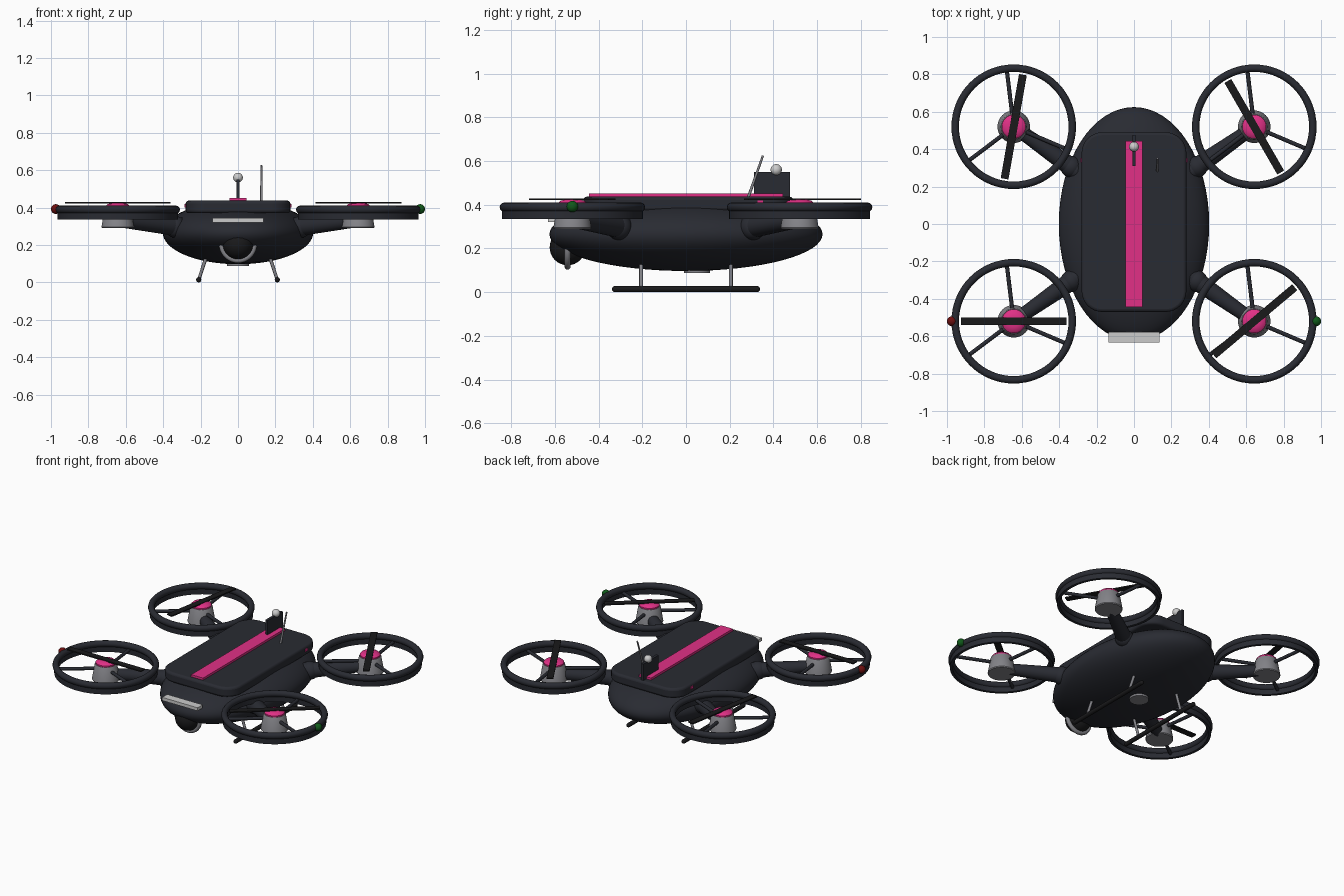
import bpy, math
from mathutils import Vector

if "Cube" in bpy.data.objects:
    bpy.data.objects.remove(bpy.data.objects["Cube"])


def material(name, rgb):
    m = bpy.data.materials.new(name)
    m.diffuse_color = (*rgb, 1)
    m.use_nodes = True
    m.node_tree.nodes["Principled BSDF"].inputs["Base Color"].default_value = m.diffuse_color
    return m


SHELL = material("dark_shell", (0.022, 0.024, 0.032))
BLACK = material("black", (0.01, 0.01, 0.011))
PINK = material("pink", (0.75, 0.03, 0.24))
METAL = material("metal", (0.23, 0.23, 0.25))
PALE = material("pale", (0.6, 0.6, 0.58))
RED = material("red", (0.15, 0.005, 0.005))
GREEN = material("green", (0.005, 0.1, 0.01))


def finish(name, mat, angle=35):
    ob = bpy.context.object
    ob.name = name
    ob.data.materials.append(mat)
    bpy.ops.object.shade_smooth_by_angle(angle=math.radians(angle))
    return ob


def ball(name, loc, scale, mat, seg=32):
    bpy.ops.mesh.primitive_uv_sphere_add(segments=seg, ring_count=seg // 2, radius=1, location=loc)
    bpy.context.object.scale = scale
    bpy.ops.object.transform_apply(location=False, rotation=False)
    return finish(name, mat)


def rod(name, a, b, r1, r2, mat, seg=24):
    a, b = Vector(a), Vector(b)
    d = b - a
    bpy.ops.mesh.primitive_cone_add(vertices=seg, radius1=r1, radius2=r2, depth=d.length,
                                    location=(a + b) / 2,
                                    rotation=d.to_track_quat('Z', 'Y').to_euler())
    return finish(name, mat)


def bevel(ob, width, seg):
    mod = ob.modifiers.new("bevel", 'BEVEL')
    mod.width, mod.segments, mod.limit_method = width, seg, 'ANGLE'


def box(name, loc, size, mat, bev=0, rot=(0, 0, 0)):
    bpy.ops.mesh.primitive_cube_add(size=1, location=loc, rotation=rot)
    bpy.context.object.scale = size
    bpy.ops.object.transform_apply(location=False, rotation=False)
    ob = finish(name, mat)
    if bev:
        bevel(ob, bev, 3)
    return ob


def lathe(name, loc, profile, mat, closed=False, seg=64):
    # revolve (radius, height) points around z
    n, verts, faces = len(profile), [], []
    for i in range(seg):
        a = 2 * math.pi * i / seg
        verts += [(r * math.cos(a), r * math.sin(a), z) for r, z in profile]
    for i in range(seg):
        j = (i + 1) % seg
        for k in range(n if closed else n - 1):
            l = (k + 1) % n
            faces.append((i * n + k, j * n + k, j * n + l, i * n + l))
    if not closed:
        faces.append([i * n for i in reversed(range(seg))])
        faces.append([i * n + n - 1 for i in range(seg)])
    me = bpy.data.meshes.new(name)
    me.from_pydata(verts, [], faces)
    ob = bpy.data.objects.new(name, me)
    bpy.context.collection.objects.link(ob)
    bpy.ops.object.select_all(action='DESELECT')
    ob.location = loc
    ob.select_set(True)
    bpy.context.view_layer.objects.active = ob
    return finish(name, mat)


# fuselage
ball("fuselage", (0, 0, 0.265), (0.402, 0.625, 0.168), SHELL, 64)

# top lid: rounded rectangle plate
outline = []
for sx, sy, a0 in ((1, 1, 0), (-1, 1, 90), (-1, -1, 180), (1, -1, 270)):
    for i in range(9):
        a = math.radians(a0 + i * 90 / 8)
        outline.append((sx * 0.17 + 0.11 * math.cos(a), 0.01 + sy * 0.37 + 0.11 * math.sin(a)))
n = len(outline)
verts = [(x, y, z) for z in (0.37, 0.437) for x, y in outline]
faces = [(i, (i + 1) % n, n + (i + 1) % n, n + i) for i in range(n)]
faces += [list(reversed(range(n))), list(range(n, 2 * n))]
mesh = bpy.data.meshes.new("top_lid")
mesh.from_pydata(verts, [], faces)
lid = bpy.data.objects.new("top_lid", mesh)
bpy.context.collection.objects.link(lid)
bpy.ops.object.select_all(action='DESELECT')
lid.select_set(True)
bpy.context.view_layer.objects.active = lid
finish("top_lid", SHELL, 40)
bevel(lid, 0.015, 3)

# stripe, latches, tail fin, beacon, antenna, front light
box("top_stripe", (0, 0, 0.442), (0.09, 0.89, 0.02), PINK)
for s in (-1, 1):
    box("lid_latch", (s * 0.279, 0.34, 0.41), (0.012, 0.025, 0.018), PINK)
box("tail_fin", (0, 0.393, 0.49), (0.018, 0.165, 0.12), SHELL)
ball("beacon", (0, 0.413, 0.56), (0.026,) * 3, PALE)
rod("antenna", (0.125, 0.28, 0.42), (0.125, 0.352, 0.625), 0.007, 0.005, METAL, 12)
box("front_light_bar", (0, -0.605, 0.332), (0.27, 0.055, 0.022), PALE)

# nose camera and its yoke
ball("camera_ball", (0, -0.542, 0.205), (0.082,) * 3, BLACK)
curve = bpy.data.curves.new("camera_yoke", 'CURVE')
curve.dimensions = '3D'
curve.bevel_depth, curve.bevel_resolution, curve.use_fill_caps = 0.014, 4, True
sp = curve.splines.new('POLY')
sp.points.add(24)
for i, p in enumerate(sp.points):
    a = math.pi + math.pi * i / 24
    p.co = (0.088 * math.cos(a), -0.542, 0.205 + 0.088 * math.sin(a), 1)
curve.materials.append(METAL)
bpy.context.collection.objects.link(bpy.data.objects.new("camera_yoke", curve))

# belly sensor
rod("belly_sensor", (0, 0.05, 0.087), (0, 0.05, 0.12), 0.06, 0.06, METAL, 32)

# landing skids
for s in (-1, 1):
    rod("skid", (s * 0.21, -0.325, 0.014), (s * 0.21, 0.325, 0.014), 0.014, 0.014, BLACK, 16)
    for y in (-0.325, 0.325):
        ball("skid_tip", (s * 0.21, y, 0.014), (0.014,) * 3, BLACK, 16)
    for y in (-0.205, 0.205):
        rod("skid_strut", (s * 0.165, y, 0.15), (s * 0.21, y, 0.014), 0.009, 0.009, METAL, 12)

# four rotor units
for k, (sx, sy) in enumerate(((-1, -1), (1, -1), (-1, 1), (1, 1))):
    cx, cy = sx * 0.643, sy * 0.52
    # arm and root socket
    rod("arm", (sx * 0.30, sy * 0.28, 0.295), (cx, cy, 0.33), 0.052, 0.034, SHELL)
    ball("arm_socket", (sx * 0.335, sy * 0.305, 0.296), (0.058,) * 3, SHELL)
    # motor and cap
    lathe("motor", (cx, cy, 0), [(0.084, 0.29), (0.087, 0.296), (0.070, 0.395), (0.066, 0.4)], METAL, seg=40)
    lathe("motor_cap", (cx, cy, 0), [(0.064, 0.395), (0.064, 0.409), (0.055, 0.418), (0.03, 0.425)], PINK, seg=40)
    # guard ring and lower band
    tube = [(0.313 + 0.02 * math.cos(2 * math.pi * i / 12), 0.389 + 0.021 * math.sin(2 * math.pi * i / 12))
            for i in range(12)]
    lathe("guard_ring", (cx, cy, 0), tube, SHELL, closed=True)
    lathe("guard_band", (cx, cy, 0), [(0.305, 0.335), (0.323, 0.335), (0.323, 0.385), (0.305, 0.385)],
          SHELL, closed=True)
    # spokes
    for j in range(3):
        a = math.radians(97 + 120 * j)
        c, s = math.cos(a), math.sin(a)
        rod("guard_spoke", (cx + 0.06 * c, cy + 0.06 * s, 0.365), (cx + 0.312 * c, cy + 0.312 * s, 0.365),
            0.011, 0.011, SHELL, 12)
    # propeller
    box("propeller", (cx, cy, 0.425), (0.565, 0.042, 0.008), BLACK, 0, (0, 0, math.radians(40 * k)))

# side lights
for s, mat, name in ((-1, RED, "left_light"), (1, GREEN, "right_light")):
    ball(name, (s * 0.974, -0.52, 0.392), (0.026,) * 3, mat)
